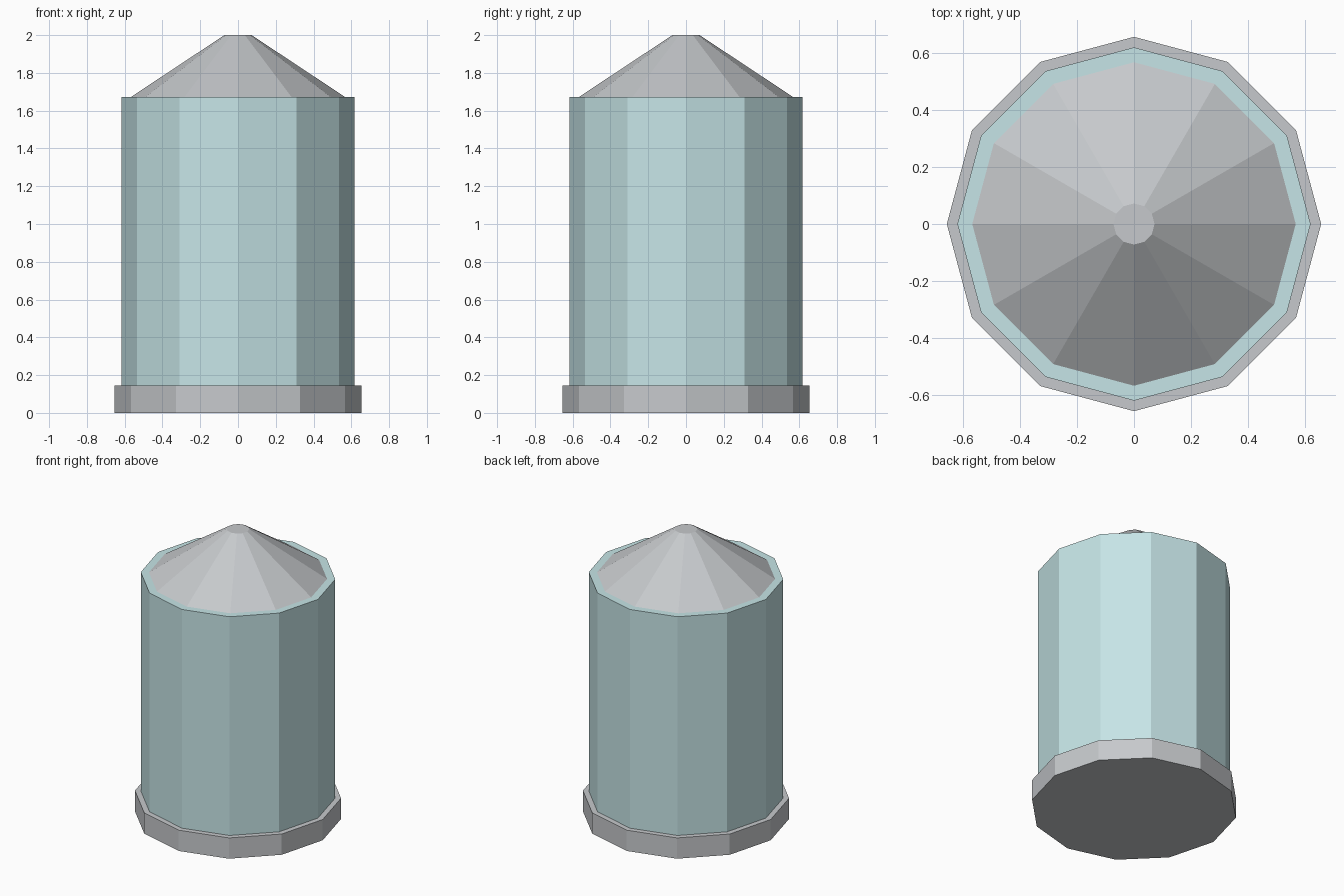
import bpy, math

if "Cube" in bpy.data.objects:
    bpy.data.objects.remove(bpy.data.objects["Cube"])

SIDES = 12


def material(name, rgb):
    m = bpy.data.materials.new(name)
    m.diffuse_color = (*rgb, 1.0)
    m.use_nodes = True
    m.node_tree.nodes["Principled BSDF"].inputs["Base Color"].default_value = m.diffuse_color
    return m


grey = material("light_grey", (0.565, 0.584, 0.604))
teal = material("pale_teal", (0.565, 0.783, 0.799))


def frustum(name, r_bottom, r_top, z0, z1, mat):
    """Twelve-sided flat-shaded frustum with corners on the x and y axes."""
    verts = [(r * math.cos(2 * math.pi * i / SIDES),
              r * math.sin(2 * math.pi * i / SIDES), z)
             for r, z in ((r_bottom, z0), (r_top, z1)) for i in range(SIDES)]
    faces = [(i, (i + 1) % SIDES, (i + 1) % SIDES + SIDES, i + SIDES)
             for i in range(SIDES)]
    faces.append(tuple(reversed(range(SIDES))))
    faces.append(tuple(range(SIDES, 2 * SIDES)))
    mesh = bpy.data.meshes.new(name)
    mesh.from_pydata(verts, [], faces)
    mesh.materials.append(mat)
    ob = bpy.data.objects.new(name, mesh)
    bpy.context.collection.objects.link(ob)
    return ob


# Wide foot, tall tank wall, and conical roof set in from the rim
frustum("base_ring", 0.655, 0.655, 0.0, 0.145, grey)
frustum("tank_body", 0.618, 0.618, 0.145, 1.673, teal)
frustum("cone_roof", 0.566, 0.072, 1.673, 2.0, grey)
